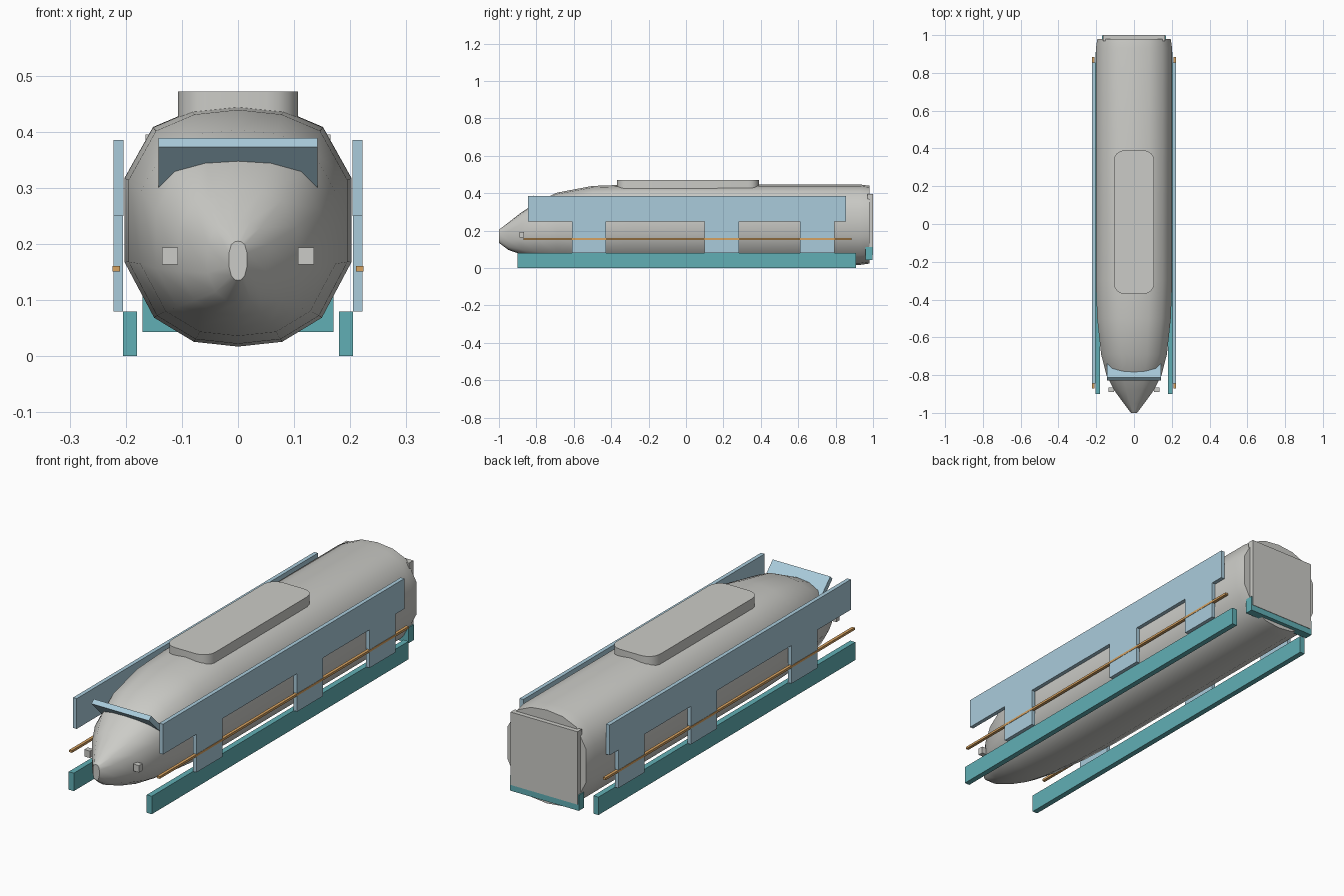
import bpy, bmesh, math
from mathutils import Matrix

cube = bpy.data.objects.get("Cube")
if cube:
    bpy.data.objects.remove(cube, do_unlink=True)


def material(name, rgb):
    mat = bpy.data.materials.new(name)
    mat.use_nodes = True
    mat.diffuse_color = (*rgb, 1)
    bsdf = next(n for n in mat.node_tree.nodes if n.type == 'BSDF_PRINCIPLED')
    bsdf.inputs["Base Color"].default_value = (*rgb, 1)
    return mat


GREY = material("warm grey", (0.60, 0.60, 0.57))
BLUE = material("pale blue", (0.40, 0.60, 0.71))
TEAL = material("teal", (0.12, 0.43, 0.46))
GOLD = material("gold", (0.67, 0.36, 0.12))


def finish(name, bm, mat):
    bmesh.ops.recalc_face_normals(bm, faces=bm.faces)
    mesh = bpy.data.meshes.new(name)
    bm.to_mesh(mesh)
    bm.free()
    mesh.materials.append(mat)
    obj = bpy.data.objects.new(name, mesh)
    bpy.context.collection.objects.link(obj)
    return obj


def box_mesh(x, y, z):
    bm = bmesh.new()
    bmesh.ops.create_cube(bm, size=1)
    for v in bm.verts:
        v.co = [r[0] if c < 0 else r[1] for c, r in zip(v.co, (x, y, z))]
    return bm


def box(name, x, y, z, mat):
    return finish(name, box_mesh(x, y, z), mat)


def smooth(obj, degrees):
    bpy.ops.object.select_all(action='DESELECT')
    obj.select_set(True)
    bpy.context.view_layer.objects.active = obj
    bpy.ops.object.shade_smooth_by_angle(angle=math.radians(degrees))


# Body: one cross-section lofted from the nose tip to the rear
half = [(0, 1), (.4, .96), (.75, .82), (1, .4), (1, -.3), (.74, -.76), (.39, -.96), (0, -1)]
section = half + [(-x, z) for x, z in half[-2:0:-1]]
# y, half width, bottom, top
stations = [
    (-1, .016, .135, .205),
    (-.95, .054, .097, .243),
    (-.88, .105, .072, .298),
    (-.80, .146, .052, .350),
    (-.69, .174, .036, .403),
    (-.50, .195, .022, .439),
    (-.30, .202, .017, .446),
    (.93, .202, .017, .447),
    (.98, .194, .024, .440),
]
bm = bmesh.new()
rings = []
for y, w, low, high in stations:
    mid, h = (low + high) / 2, (high - low) / 2
    rings.append([bm.verts.new((x * w, y, mid + z * h)) for x, z in section])
n = len(section)
for a, b in zip(rings, rings[1:]):
    for i in range(n):
        j = (i + 1) % n
        bm.faces.new((a[i], a[j], b[j], b[i]))
bm.faces.new(rings[0])
bm.faces.new(rings[-1])
smooth(finish("body", bm, GREY), 50)

# Roof unit with rounded plan corners
bm = box_mesh((-.107, .107), (-.37, .39), (.425, .472))
upright = [e for e in bm.edges if abs(e.verts[0].co.z - e.verts[1].co.z) > .01]
bmesh.ops.bevel(bm, geom=upright, offset=.055, segments=4, profile=.5, affect='EDGES')
smooth(finish("roof_unit", bm, GREY), 30)

# Tilted visor rising forward out of the nose
bm = box_mesh((-.142, .142), (-.059, .059), (-.011, .011))
bm.transform(Matrix.Translation((0, -.780, .339)) @ Matrix.Rotation(math.radians(-45), 4, 'X'))
finish("visor", bm, BLUE)

# Rear panel and bumper
box("rear_panel", (-.165, .165), (.97, 1), (.07, .395), GREY)
box("rear_bumper", (-.17, .17), (.96, .998), (.043, .112), TEAL)

# Parts repeated on both sides
for label, s in (("left", 1), ("right", -1)):
    def side(a, b):
        return tuple(sorted((s * a, s * b)))

    box(f"{label}_skirt", side(.204, .222), (-.845, .855), (.25, .385), BLUE)
    for place, y0 in (("front", -.61), ("middle", .1), ("rear", .61)):
        box(f"{label}_{place}_bracket", side(.205, .222), (y0, y0 + .183), (.08, .25), BLUE)
    box(f"{label}_lower_rail", side(.18, .205), (-.9, .91), (0, .08), TEAL)
    box(f"{label}_trim_rod", side(.21, .2235), (-.87, .885), (.151, .161), GOLD)
    box(f"{label}_headlight", side(.107, .135), (-.89, -.866), (.163, .194), GREY)
